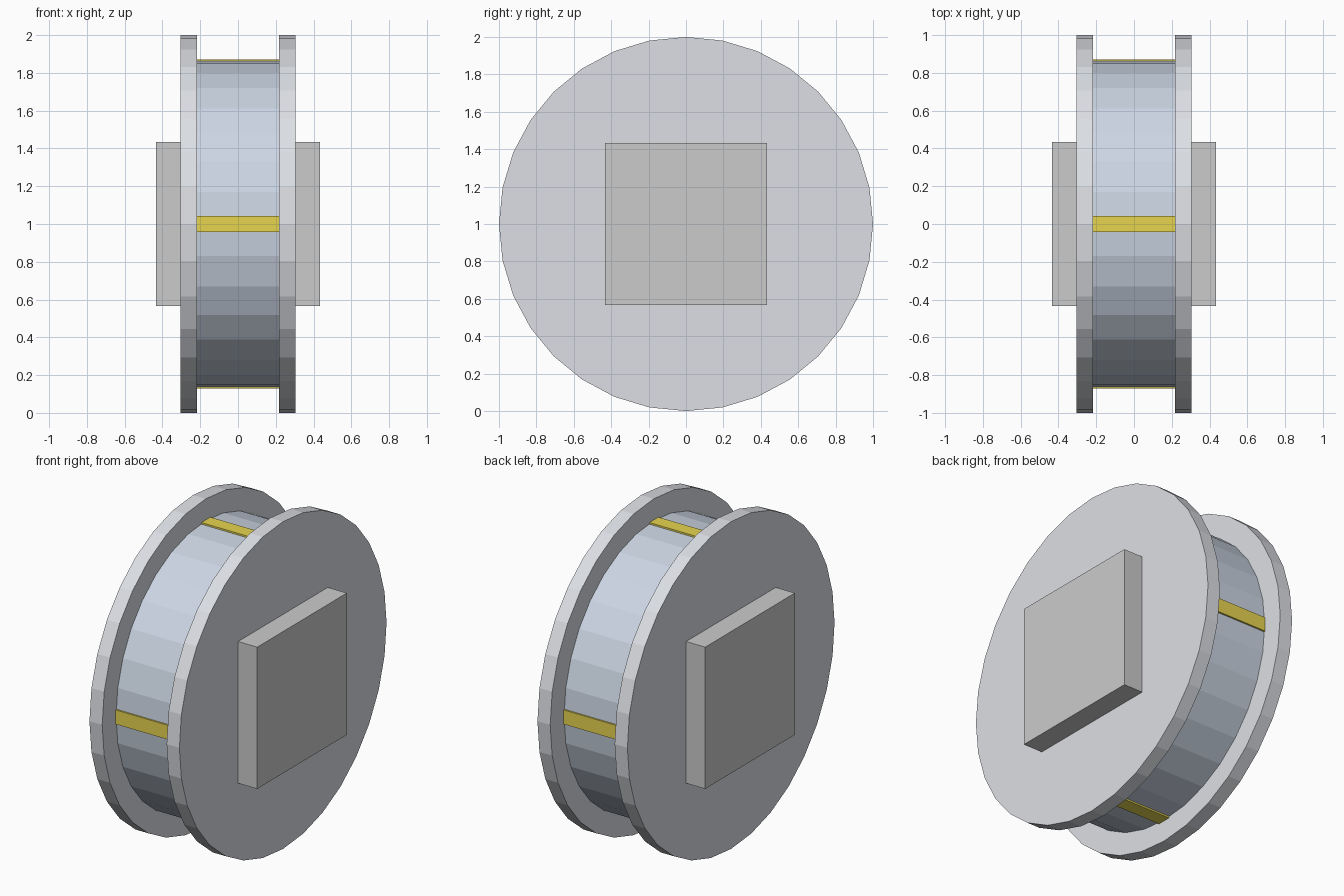
import bpy
from math import pi

if "Cube" in bpy.data.objects:
    bpy.data.objects.remove(bpy.data.objects["Cube"])

CENTRE_Z = 1.0


def material(name, rgb):
    m = bpy.data.materials.new(name)
    m.diffuse_color = (*rgb, 1)
    m.use_nodes = True
    m.node_tree.nodes["Principled BSDF"].inputs["Base Color"].default_value = m.diffuse_color
    return m


pale = material("pale_steel", (0.72, 0.74, 0.78))
blue = material("blue_steel", (0.60, 0.67, 0.77))
yellow = material("yellow", (0.80, 0.66, 0.08))


def disc(name, radius, x0, x1, mat):
    # 32-sided flat-shaded cylinder lying along x
    bpy.ops.mesh.primitive_cylinder_add(
        vertices=32, radius=radius, depth=x1 - x0,
        location=((x0 + x1) / 2, 0, CENTRE_Z), rotation=(0, pi / 2, 0))
    ob = bpy.context.object
    ob.name = name
    ob.data.materials.append(mat)


def box(name, size, mat=None):
    bpy.ops.mesh.primitive_cube_add(size=1, location=(0, 0, CENTRE_Z))
    ob = bpy.context.object
    ob.name = name
    ob.scale = size
    bpy.ops.object.transform_apply(location=False, rotation=False, scale=True)
    if mat:
        ob.data.materials.append(mat)


# Drum between the flanges
disc("drum", 0.866, -0.218, 0.218, blue)

# Side flanges
disc("flange_left", 1.0, -0.304, -0.218, pale)
disc("flange_right", 1.0, 0.218, 0.304, pale)

# Square hub block through the middle
box("hub_block", (0.866, 0.866, 0.866))

# Crossed bars whose ends show as four yellow stripes on the drum
box("stripe_bar_vertical", (0.434, 0.087, 1.744), yellow)
box("stripe_bar_horizontal", (0.434, 1.744, 0.087), yellow)
